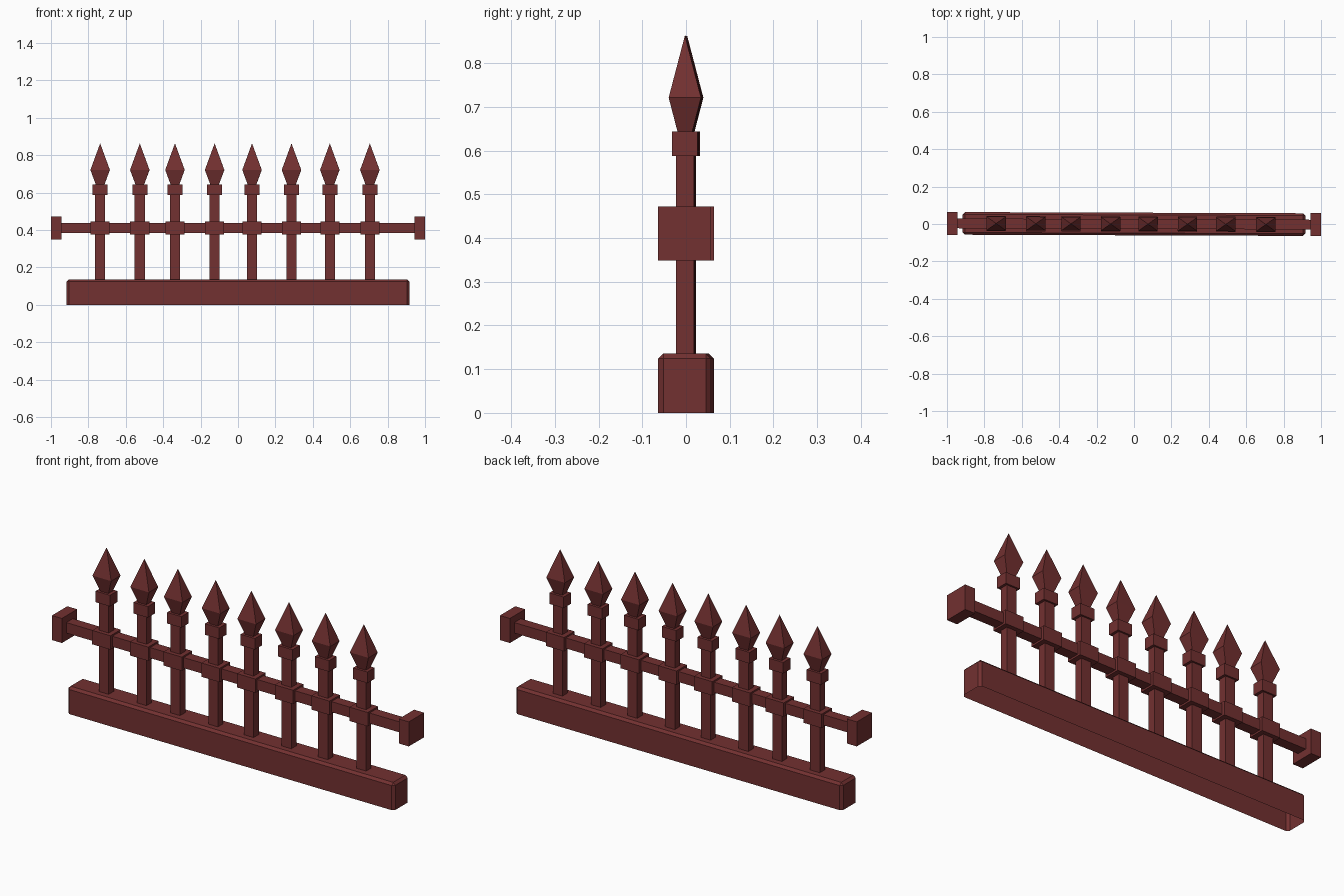
import bpy, bmesh
from mathutils import Matrix

if "Cube" in bpy.data.objects:
    bpy.data.objects.remove(bpy.data.objects["Cube"])

iron = bpy.data.materials.new("dark_red_iron")
iron.diffuse_color = (0.17, 0.03, 0.03, 1)
iron.use_nodes = True
iron.node_tree.nodes["Principled BSDF"].inputs["Base Color"].default_value = iron.diffuse_color

# The whole fence sits a hair off the x axis
TURN = Matrix.Rotation(-0.0035, 4, 'Z')


def finish(name, bm):
    bmesh.ops.recalc_face_normals(bm, faces=bm.faces)
    bm.transform(TURN)
    me = bpy.data.meshes.new(name)
    bm.to_mesh(me)
    bm.free()
    me.materials.append(iron)
    ob = bpy.data.objects.new(name, me)
    bpy.context.collection.objects.link(ob)
    return ob


def loft(bm, x, rings):
    """Stack of rectangles (z, half_x, half_y) centred on x; half 0 = point."""
    prev = None
    for i, (z, hx, hy) in enumerate(rings):
        if hx == 0:
            ring = [bm.verts.new((x, 0, z))] * 4
        else:
            ring = [bm.verts.new((x + sx * hx, sy * hy, z))
                    for sx, sy in ((-1, -1), (1, -1), (1, 1), (-1, 1))]
            if i in (0, len(rings) - 1):
                bm.faces.new(ring)
        if prev:
            for k in range(4):
                quad = [prev[k], prev[(k + 1) % 4], ring[(k + 1) % 4], ring[k]]
                bm.faces.new(list(dict.fromkeys(quad)))
        prev = ring


def part(name, x, rings):
    bm = bmesh.new()
    loft(bm, x, rings)
    return finish(name, bm)


# Plinth: chamfered on top and corners, open underneath
bm = bmesh.new()
loft(bm, 0, [(0, 0.916, 0.0605), (0.136, 0.916, 0.0605)])
edges = [e for e in bm.edges if any(v.co.z > 0.1 for v in e.verts)]
bmesh.ops.bevel(bm, geom=edges, offset=0.012, segments=1, affect='EDGES')
bm.normal_update()
bottom = [f for f in bm.faces if all(v.co.z < 0.001 for v in f.verts)]
bmesh.ops.delete(bm, geom=bottom, context='FACES_ONLY')
finish("plinth", bm)

# Cross rail with end blocks
part("cross_rail", 0, [(0.385, 0.96, 0.026), (0.438, 0.96, 0.026)])
for side, x in (("left", -0.972), ("right", 0.972)):
    part("rail_end_" + side, x, [(0.348, 0.028, 0.061), (0.472, 0.028, 0.061)])

# Spear-topped bars
for i, x in enumerate((-0.737, -0.525, -0.337, -0.125, 0.075, 0.286, 0.491, 0.705), 1):
    part(f"bar_{i}", x, [(0.13, 0.027, 0.0205), (0.60, 0.027, 0.0205)])
    part(f"rail_collar_{i}", x, [(0.376, 0.051, 0.041), (0.446, 0.051, 0.041)])
    part(f"neck_collar_{i}", x, [(0.587, 0.040, 0.029), (0.643, 0.040, 0.029)])
    part(f"spear_head_{i}", x, [(0.64, 0.022, 0.016), (0.721, 0.052, 0.037), (0.863, 0, 0)])
